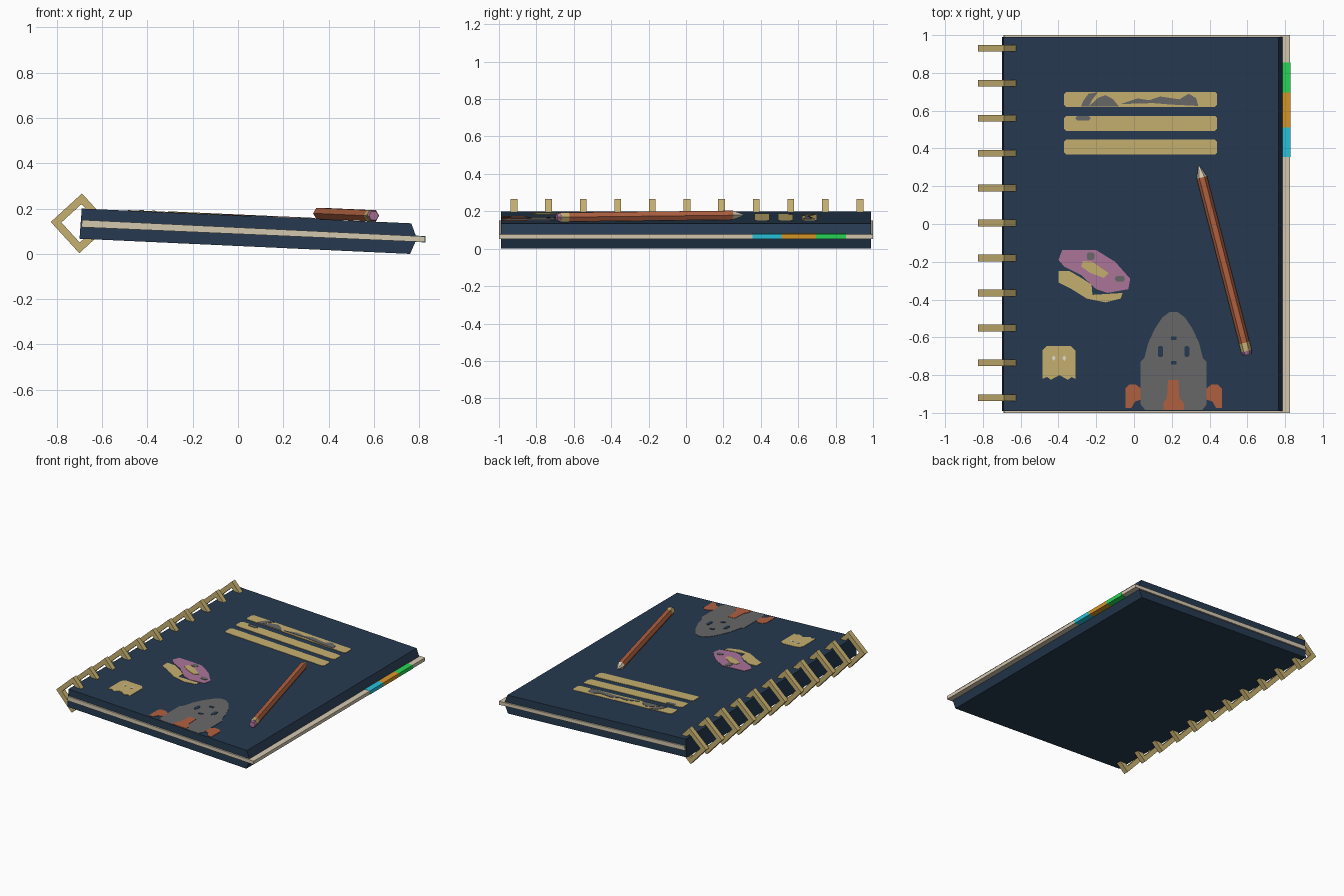
import bpy, bmesh, math
from mathutils import Vector

if "Cube" in bpy.data.objects:
    bpy.data.objects.remove(bpy.data.objects["Cube"])


def mat(name, r, g, b):
    lin = [((c / 255 + 0.055) / 1.055) ** 2.4 for c in (r, g, b)]
    m = bpy.data.materials.new(name)
    m.diffuse_color = (*lin, 1)
    m.use_nodes = True
    m.node_tree.nodes["Principled BSDF"].inputs["Base Color"].default_value = m.diffuse_color
    return m


NAVY = mat("navy", 38, 58, 80)
TAN = mat("tan", 198, 176, 112)
CREAM = mat("cream", 212, 200, 176)
PINK = mat("mauve", 172, 116, 154)
GREY = mat("grey", 104, 104, 104)
RUST = mat("rust", 176, 96, 64)
GREEN = mat("green", 40, 215, 85)
AMBER = mat("amber", 215, 150, 40)
CYAN = mat("cyan", 40, 195, 220)
WHITE = mat("white", 225, 225, 218)

SLOPE = 0.0447


def cover_z(x):
    return 0.20 - SLOPE * (x + 0.69)


def finish(bm, name, *mats):
    bmesh.ops.recalc_face_normals(bm, faces=bm.faces)
    me = bpy.data.meshes.new(name)
    bm.to_mesh(me)
    bm.free()
    ob = bpy.data.objects.new(name, me)
    bpy.context.collection.objects.link(ob)
    for m in mats:
        me.materials.append(m)
    return ob


def extrude(name, pts, vec, material):
    """Closed prism from a list of 3D points."""
    bm = bmesh.new()
    f = bm.faces.new([bm.verts.new(p) for p in pts])
    r = bmesh.ops.extrude_face_region(bm, geom=[f], use_keep_orig=True)
    vs = [g for g in r["geom"] if isinstance(g, bmesh.types.BMVert)]
    bmesh.ops.translate(bm, vec=vec, verts=vs)
    return finish(bm, name, material)


def slab(name, prof, y0, y1, material):
    return extrude(name, [(x, y0, z) for x, z in prof], (0, y1 - y0, 0), material)


def decal(name, pts, material, layer=1):
    """Thin printed plate lying on the sloping cover."""
    t = 0.0025 * layer
    return extrude(name, [(x, y, cover_z(x) - 0.001) for x, y in pts], (0, 0, t + 0.001), material)


def rect(x0, x1, y0, y1, c=0.0):
    return [(x0 + c, y0), (x1 - c, y0), (x1, y0 + c), (x1, y1 - c),
            (x1 - c, y1), (x0 + c, y1), (x0, y1 - c), (x0, y0 + c)] if c else \
        [(x0, y0), (x1, y0), (x1, y1), (x0, y1)]


# Book body with a bevelled fore edge, and the page block showing as a strip
slab("covers", [(-0.69, 0.20), (0.765, 0.135), (0.79, 0.068), (0.76, 0.0), (-0.70, 0.067)],
     -0.989, 0.989, NAVY)
slab("pages", [(-0.688, 0.15), (0.827, 0.077), (0.826, 0.052), (-0.692, 0.118)], -1, 1, CREAM)

# Coloured index tabs on the page edge
for name, y0, y1, m in (("green_tab", 0.695, 0.855, GREEN), ("amber_tab", 0.51, 0.695, AMBER),
                        ("cyan_tab", 0.355, 0.51, CYAN)):
    slab(name, [(0.77, 0.0815), (0.8285, 0.0785), (0.8275, 0.0505), (0.77, 0.0535)], y0, y1, m)

# Diamond shaped binding rings
for i in range(11):
    y = 0.93 - 0.185 * i
    bm = bmesh.new()
    rings = []
    for r, dy in ((0.132, -0.018), (0.132, 0.018), (0.085, 0.018), (0.085, -0.018)):
        rings.append([bm.verts.new((-0.695 + r * math.cos(a), y + dy, 0.135 + r * math.sin(a)))
                      for a in [k * math.pi / 2 - SLOPE for k in range(4)]])
    for j in range(4):
        a, b = rings[j], rings[(j + 1) % 4]
        for k in range(4):
            n = (k + 1) % 4
            bm.faces.new((a[k], a[n], b[n], b[k]))
    finish(bm, f"binding_ring_{i + 1}", TAN)

# Label bars and the scuffed grey print over the first one
for i, (y0, y1) in enumerate(((0.62, 0.70), (0.493, 0.573), (0.367, 0.447))):
    decal(f"label_bar_{i + 1}", rect(-0.37, 0.44, y0, y1, 0.012), TAN)
decal("scuff_left", [(-0.28, 0.622), (-0.24, 0.622), (-0.22, 0.66), (-0.19, 0.698),
                     (-0.24, 0.69), (-0.27, 0.65)], GREY, 2)
decal("scuff_middle", [(-0.24, 0.622), (-0.08, 0.622), (-0.11, 0.66), (-0.15, 0.682),
                       (-0.19, 0.668)], GREY, 2)
decal("scuff_right", [(-0.07, 0.635), (0.1, 0.64), (0.2, 0.632), (0.34, 0.625), (0.33, 0.665),
                      (0.29, 0.69), (0.24, 0.66), (0.14, 0.675), (0.08, 0.655), (0.02, 0.665)], GREY, 2)
decal("scuff_spot", rect(-0.31, -0.23, 0.547, 0.573, 0.01), GREY, 2)

# Ringed planet
decal("planet", [(-0.38, -0.138), (-0.2, -0.138), (-0.1, -0.2), (-0.02, -0.29), (-0.03, -0.345),
                 (-0.14, -0.365), (-0.2, -0.345), (-0.28, -0.27), (-0.37, -0.225), (-0.40, -0.19)], PINK)
decal("planet_ring", [(-0.40, -0.25), (-0.34, -0.25), (-0.28, -0.285), (-0.225, -0.32), (-0.22, -0.375),
                      (-0.06, -0.365), (-0.07, -0.395), (-0.15, -0.415), (-0.25, -0.395),
                      (-0.33, -0.345), (-0.40, -0.31)], TAN)
decal("planet_spot", [(-0.27, -0.195), (-0.22, -0.2), (-0.135, -0.26), (-0.16, -0.285),
                      (-0.23, -0.26), (-0.28, -0.225)], TAN, 2)
decal("planet_shade", rect(-0.25, -0.21, -0.19, -0.15, 0.008), GREY, 2)
decal("planet_dot", rect(-0.1, -0.05, -0.305, -0.275, 0.008), GREY, 2)

# Little ghost with two eyes
decal("ghost", [(-0.485, -0.82), (-0.46, -0.81), (-0.44, -0.825), (-0.395, -0.80), (-0.35, -0.825),
                (-0.33, -0.81), (-0.31, -0.82), (-0.31, -0.67), (-0.335, -0.645),
                (-0.46, -0.645), (-0.485, -0.67)], TAN)
for s in (-1, 1):
    x, y = -0.397 + s * 0.028, -0.71
    decal("ghost_eye", [(x, y - 0.015), (x + 0.01, y), (x, y + 0.015), (x - 0.01, y)], WHITE, 2)

# Rocket: mirrored hull outline, portholes and fins
half = [(0.02, -0.465), (0.06, -0.495), (0.10, -0.555), (0.135, -0.63), (0.155, -0.71),
        (0.175, -0.73), (0.175, -0.955), (0.15, -0.986)]
RX = 0.21
decal("rocket_hull", [(RX + x, y) for x, y in half] + [(RX - x, y) for x, y in reversed(half)], GREY)
for s in (-1, 1):
    fin = [(0.175, -0.87), (0.2, -0.85), (0.235, -0.85), (0.255, -0.87), (0.255, -0.975),
           (0.225, -0.975), (0.205, -0.94), (0.175, -0.93)]
    decal("rocket_fin", [(RX + s * x, y) for x, y in fin], RUST)
    px = RX + s * 0.07
    decal("rocket_porthole", rect(px - 0.013, px + 0.013, -0.705, -0.645, 0.008), NAVY, 2)
decal("rocket_middle_fin", [(0.155, -0.984), (0.265, -0.984), (0.265, -0.95), (0.24, -0.92),
                            (0.235, -0.825), (0.18, -0.825), (0.175, -0.92), (0.155, -0.95)], RUST, 2)
for y in (-0.605, -0.735):
    decal("rocket_porthole", rect(RX - 0.015, RX + 0.015, y - 0.01, y + 0.01), NAVY, 2)

# Hexagonal pencil lying on the cover, coloured by section along its length
start = Vector((0.600, -0.692, cover_z(0.600) + 0.026))
end = Vector((0.343, 0.31, cover_z(0.343) + 0.026))
axis = (end - start).normalized()
side = axis.cross(Vector((0, 0, 1))).normalized()
up = side.cross(axis)
length = (end - start).length
sections = [(0, 0.022), (0.02, 0.027), (0.02, 0.029), (0.065, 0.029), (0.065, 0.028),
            (length - 0.065, 0.028), (length - 0.02, 0.011), (length, 0.002)]
seg_mats = [1, 2, 2, 2, 0, 3, 4]
bm = bmesh.new()
loops = []
for d, r in sections:
    loops.append([bm.verts.new(start + axis * d + side * r * math.cos(k * math.pi / 3)
                               + up * r * math.sin(k * math.pi / 3)) for k in range(6)])
for j, mi in enumerate(seg_mats):
    for k in range(6):
        n = (k + 1) % 6
        bm.faces.new((loops[j][k], loops[j][n], loops[j + 1][n], loops[j + 1][k])).material_index = mi
bm.faces.new(loops[0]).material_index = 1
bm.faces.new(loops[-1]).material_index = 4
finish(bm, "pencil", RUST, PINK, TAN, CREAM, WHITE)
